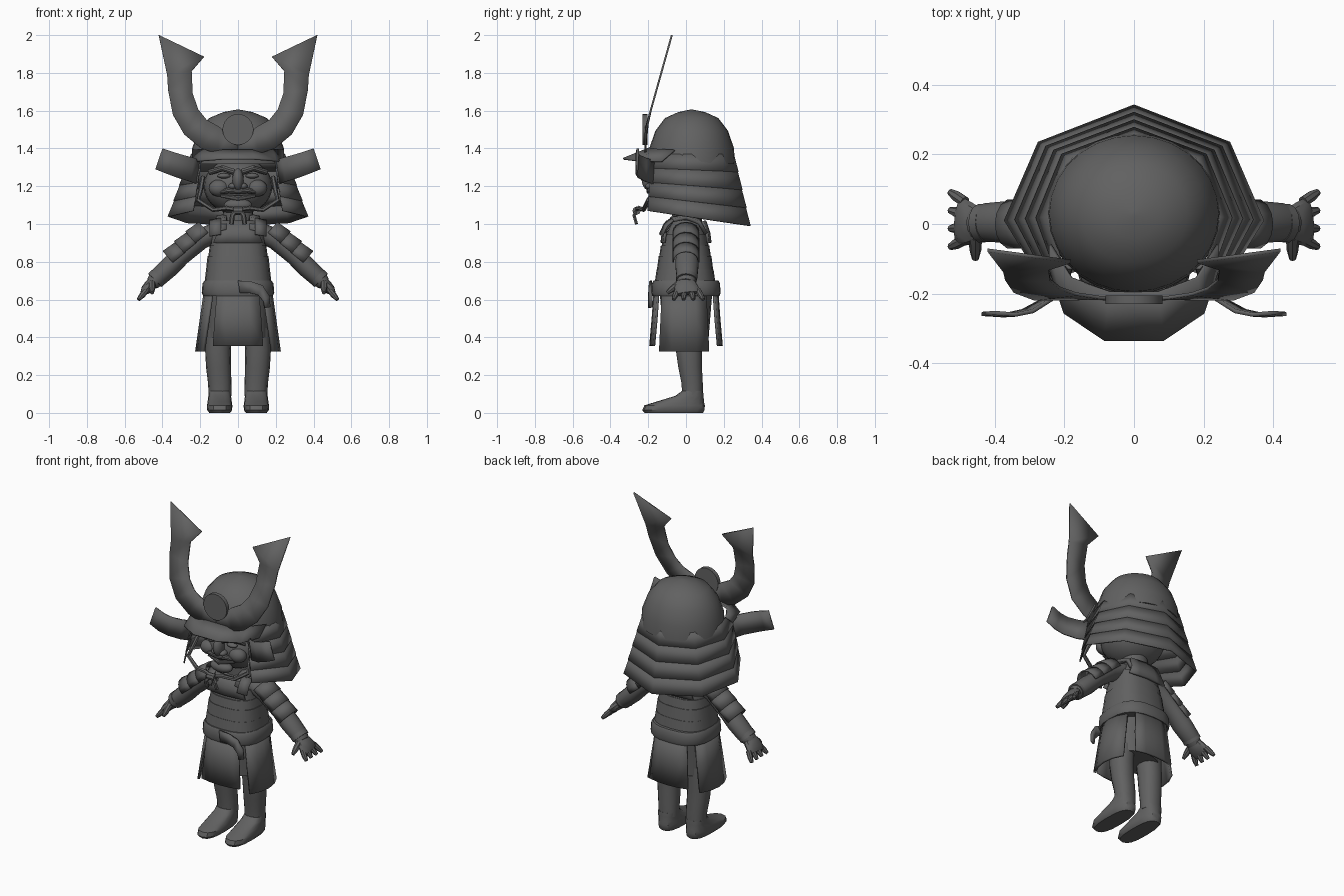
import bpy, bmesh, math
from mathutils import Vector

mat = bpy.data.materials.new("dark grey")
mat.diffuse_color = (0.12, 0.12, 0.12, 1)


def loft(name, rings, closed=True, cap=True, thick=0, mirror=False):
    """Skin a list of equal-length point rows; optional shell thickness and x mirror."""
    bm = bmesh.new()
    rows = [[bm.verts.new(p) for p in r] for r in rings]
    n = len(rows[0])
    for a, b in zip(rows, rows[1:]):
        for i in range(n if closed else n - 1):
            j = (i + 1) % n
            bm.faces.new((a[i], a[j], b[j], b[i]))
    if closed and cap:
        bm.faces.new(rows[0])
        bm.faces.new(rows[-1])
    bmesh.ops.recalc_face_normals(bm, faces=bm.faces)
    me = bpy.data.meshes.new(name)
    bm.to_mesh(me)
    bm.free()
    me.materials.append(mat)
    ob = bpy.data.objects.new(name, me)
    bpy.context.collection.objects.link(ob)
    if thick:
        m = ob.modifiers.new("thickness", 'SOLIDIFY')
        m.thickness, m.offset = thick, 0
    if mirror:
        m = ob.modifiers.new("mirror", 'MIRROR')
        m.use_mirror_merge = False
    return ob


def oval(cx, cy, z, rx, ry, n=20, p=1.0):
    """Oval ring; p below 1 makes it boxier."""
    out = []
    for i in range(n):
        a = 2 * math.pi * i / n
        c, s = math.cos(a), math.sin(a)
        out.append((cx + rx * math.copysign(abs(c) ** p, c),
                    cy + ry * math.copysign(abs(s) ** p, s), z))
    return out


def tube(name, path, radii, n=10, mirror=False):
    """Tube along a path; radii are (in-plane, depth) pairs or single numbers."""
    pts = [Vector(p) for p in path]
    rings = []
    for i, p in enumerate(pts):
        d = (pts[min(i + 1, len(pts) - 1)] - pts[max(i - 1, 0)]).normalized()
        ref = Vector((0, 1, 0)) if abs(d.y) < 0.9 else Vector((1, 0, 0))
        u = d.cross(ref).normalized()
        v = u.cross(d)
        r = radii[i] if isinstance(radii, list) else radii
        ru, rv = r if isinstance(r, tuple) else (r, r)
        rings.append([p + u * ru * math.cos(t) + v * rv * math.sin(t)
                      for t in (2 * math.pi * k / n for k in range(n))])
    return loft(name, rings, mirror=mirror)


def ball(name, c, r, mirror=False, n=16, m=10, p=1.0):
    rings = []
    for k in range(m + 1):
        a = math.pi * (0.02 + 0.96 * k / m)
        s = math.sin(a)
        rings.append(oval(c[0], c[1], c[2] - r[2] * math.cos(a), r[0] * s, r[1] * s, n, p))
    return loft(name, rings, mirror=mirror)


# ---- Helmet bowl
bowl = [(0.245, 1.32), (0.238, 1.40), (0.205, 1.49), (0.15, 1.557), (0.075, 1.588), (0.01, 1.6)]
loft("helmet_bowl", [oval(0, 0.03, z, r, r * 0.92, 28) for r, z in bowl], thick=0.01)

# ---- Neck guard: four overlapping flared tiers, open at the front
half_top = [(0.19, -0.18), (0.245, 0.02), (0.18, 0.185), (0, 0.25)]
half_low = [(0.235, -0.2), (0.365, 0.01), (0.27, 0.23), (0, 0.335)]


def guard_row(t, grow):
    row = []
    for (ax, ay), (bx, by) in zip(half_top, half_low):
        x, y = ax + (bx - ax) * t, ay + (by - ay) * t
        row.append((x * grow, y * grow, 1.37 + (1.04 - 0.15 * by - 1.37) * t))
    return [(-x, y, z) for x, y, z in row] + row[-2::-1]


for k in range(4):
    loft(f"neck_guard_tier_{k + 1}", [guard_row(k / 4, 1.0), guard_row((k + 1) / 4, 1.012)],
         closed=False, thick=0.008)

# ---- Visor brim and brow band
rim = [(-0.24, -0.13, 1.33), (-0.2, -0.255, 1.335), (-0.085, -0.333, 1.345),
       (0.085, -0.333, 1.345), (0.2, -0.255, 1.335), (0.24, -0.13, 1.33)]
root = [(-0.24, -0.06, 1.39), (-0.18, -0.155, 1.395), (-0.07, -0.195, 1.40),
        (0.07, -0.195, 1.40), (0.18, -0.155, 1.395), (0.24, -0.06, 1.39)]
loft("visor", [root, rim], closed=False, thick=0.01)

# ---- Side wings that curl outward from the helmet
wing = [((0.2, -0.17, 1.335), (0.215, -0.17, 1.21)), ((0.235, -0.215, 1.35), (0.255, -0.215, 1.225)),
        ((0.29, -0.25, 1.365), (0.32, -0.25, 1.245)), ((0.34, -0.26, 1.38), (0.375, -0.262, 1.265)),
        ((0.40, -0.255, 1.40), (0.437, -0.258, 1.29))]
loft("side_wing", wing, closed=False, thick=0.012, mirror=True)

# ---- Crest horns, leaning back above the brow
outer = [(0, 1.36), (0.105, 1.37), (0.195, 1.4), (0.285, 1.475), (0.345, 1.58),
         (0.37, 1.71), (0.375, 1.79), (0.42, 2.0)]
inner = [(0, 1.46), (0.05, 1.475), (0.1, 1.515), (0.165, 1.55), (0.21, 1.605),
         (0.24, 1.69), (0.245, 1.81), (0.18, 1.885)]


def lean(x, z):
    return (x, -0.215 + max(0, z - 1.5) * 0.28, z)


loft("crest_horn", [[lean(*a), lean(*b)] for a, b in zip(outer, inner)],
     closed=False, thick=0.01, mirror=True)
loft("crest_disc", [[(0.082 * math.cos(a), y, 1.5 + 0.082 * math.sin(a))
                     for a in (2 * math.pi * i / 24 for i in range(24))] for y in (-0.23, -0.205)])

# ---- Head and face mask
ball("head", (0, -0.015, 1.2), (0.182, 0.165, 0.15), n=24, m=14, p=0.85)
ball("nose", (0, -0.19, 1.235), (0.03, 0.045, 0.06))
ball("nostril", (0.028, -0.185, 1.2), (0.022, 0.03, 0.018), mirror=True)
ball("cheek", (0.1, -0.145, 1.19), (0.055, 0.045, 0.045), mirror=True)
ball("chin", (0, -0.165, 1.1), (0.075, 0.04, 0.035))
tube("brow", [(0.02, -0.185, 1.275), (0.08, -0.18, 1.295), (0.15, -0.135, 1.275)], 0.016, mirror=True)
ball("eye", (0.075, -0.165, 1.255), (0.035, 0.022, 0.014), mirror=True)
tube("upper_lip", [(-0.11, -0.165, 1.165), (-0.05, -0.19, 1.178), (0, -0.196, 1.174),
                   (0.05, -0.19, 1.178), (0.11, -0.165, 1.165)], [0.008, 0.015, 0.015, 0.015, 0.008])
tube("lower_lip", [(-0.09, -0.165, 1.15), (0, -0.19, 1.136), (0.09, -0.165, 1.15)], [0.008, 0.014, 0.008])
loft("neck", [oval(0, 0.01, 0.97, 0.09, 0.08), oval(0, 0.0, 1.1, 0.075, 0.075)])

# ---- Chin cord with knot and hanging ends
tube("chin_cord", [(0.185, -0.12, 1.25), (0.2, -0.17, 1.17), (0.21, -0.2, 1.125), (0.13, -0.225, 1.075),
                   (0.06, -0.25, 1.085), (0, -0.262, 1.075)], 0.012, n=6, mirror=True)
tube("cord_knot", [(-0.025, -0.262, 1.07), (0.025, -0.262, 1.07)], 0.022, n=8)
tube("cord_end", [(0.012, -0.265, 1.07), (0.03, -0.275, 1.045), (0.035, -0.262, 1.0)], (0.013, 0.009),
     n=6, mirror=True)

# ---- Torso and layered cuirass
body = [(0.62, 0.155, 0.145), (0.8, 0.15, 0.13), (0.92, 0.14, 0.115), (0.99, 0.12, 0.085), (1.03, 0.07, 0.055)]
loft("torso", [oval(0, 0, z, rx, ry, 20, 0.8) for z, rx, ry in body])
for k, (z0, z1, rx, ry) in enumerate([(0.68, 0.76, 0.178, 0.162), (0.75, 0.83, 0.17, 0.15),
                                      (0.82, 0.885, 0.158, 0.138), (0.875, 0.945, 0.148, 0.124)]):
    loft(f"cuirass_band_{k + 1}", [oval(0, -0.005, z0, rx, ry, 20, 0.75),
                                   oval(0, -0.005, z1, rx * 0.95, ry * 0.93, 20, 0.75)])
for name, s in (("chest_plate", -1), ("back_plate", 1)):
    loft(name, [[(x * w, s * (y - 0.012 * abs(x)), z) for x in (-1, -0.5, 0, 0.5, 1)]
                for w, y, z in ((0.13, 0.128, 0.9), (0.11, 0.122, 0.95), (0.1, 0.1, 1.015))],
         closed=False, thick=0.015)
# Shoulder straps and front flaps
loft("shoulder_strap", [[(0.06, y, z), (0.115, y, z - 0.012)] for y, z in
     ((-0.115, 0.97), (-0.075, 1.03), (0, 1.045), (0.07, 1.02), (0.105, 0.96))],
     closed=False, thick=0.02, mirror=True)
loft("shoulder_flap", [[(0.09, y, z), (0.15, y + 0.015, z - 0.01)] for y, z in
     ((-0.08, 1.03), (-0.115, 1.0), (-0.14, 0.945))], closed=False, thick=0.008, mirror=True)

# ---- Belt and sash tail
loft("belt", [oval(0, 0, z, rx, ry, 24, 0.75) for z, rx, ry in
              ((0.62, 0.185, 0.178), (0.635, 0.192, 0.183), (0.685, 0.188, 0.18), (0.7, 0.178, 0.172))])
loft("sash_tail", [((0, -0.185, 0.7), (0.01, -0.188, 0.635)), ((0.07, -0.19, 0.695), (0.06, -0.192, 0.635)),
                   ((0.13, -0.19, 0.675), (0.105, -0.195, 0.625)), ((0.165, -0.183, 0.62), (0.135, -0.195, 0.59)),
                   ((0.17, -0.18, 0.56), (0.14, -0.195, 0.555))], closed=False, thick=0.012)

# ---- Skirt panels: front, back and a curved one at each side
for name, s in (("front_skirt_panel", -1), ("back_skirt_panel", 1)):
    loft(name, [[(x * w, s * (y - 0.018 * x * x), z) for x in (-1, -0.5, 0, 0.5, 1)]
                for w, y, z in ((0.11, 0.165, 0.64), (0.122, 0.175, 0.5), (0.132, 0.188, 0.355))],
         closed=False, thick=0.014)
loft("side_skirt_panel", [[(x - 0.04 * t * t, -0.01 + t * w, z) for t in (-1, -0.5, 0, 0.5, 1)]
     for x, w, z in ((0.175, 0.115, 0.64), (0.195, 0.122, 0.5), (0.22, 0.13, 0.325))],
     closed=False, thick=0.014, mirror=True)
loft("hips", [oval(0, 0, 0.4, 0.16, 0.12), oval(0, 0, 0.65, 0.165, 0.14)])

# ---- Legs and feet
leg = [(0.09, 0.095, 0.035, 0.06, 0.055), (0.16, 0.097, 0.032, 0.062, 0.058), (0.24, 0.103, 0.022, 0.066, 0.064),
       (0.33, 0.106, 0.015, 0.068, 0.07), (0.45, 0.1, 0.01, 0.07, 0.075)]
loft("leg", [oval(x, y, z, rx, ry, 14, 0.9) for z, x, y, rx, ry in leg], mirror=True)
foot = [(0.0, -0.065, 0.055, 0.155), (0.015, -0.067, 0.066, 0.165), (0.04, -0.06, 0.067, 0.16),
        (0.06, -0.03, 0.064, 0.125), (0.09, 0.018, 0.06, 0.075), (0.115, 0.034, 0.058, 0.056)]
loft("foot", [oval(0.097, y, z, rx, ry, 16, 0.75) for z, y, rx, ry in foot], mirror=True)

# ---- Arms
tube("arm", [(0.1, 0, 0.965), (0.2, 0, 0.92), (0.3, 0.005, 0.832), (0.36, 0.005, 0.775), (0.42, 0.005, 0.72),
             (0.455, 0.0, 0.685)],
     [(0.05, 0.06), (0.056, 0.062), (0.05, 0.06), (0.054, 0.062), (0.05, 0.056), (0.036, 0.046)],
     n=14, mirror=True)
# Upper arm guard in overlapping bands
for k in range(3):
    a, r = 0.165 + 0.06 * k, 0.068
    line = [(a, 0.962 - 0.052 * k), (a + 0.068, 0.908 - 0.052 * k)]
    rings = []
    for j, (x, z) in enumerate(line):
        ring = []
        for i in range(9):
            t = math.radians(-100 + 25 * i)
            h = (r + 0.006 * j) * math.cos(t) * 0.9
            ring.append((x + h * 0.66, r * math.sin(t), z + h * 0.75))
        rings.append(ring)
    loft(f"arm_guard_band_{k + 1}", rings, closed=False, thick=0.008, mirror=True)
# Cuff, hand, fingers and thumb
tube("cuff", [(0.42, 0.003, 0.722), (0.44, 0.002, 0.702)], (0.05, 0.056), n=14, mirror=True)
tube("hand", [(0.44, 0, 0.70), (0.465, 0, 0.675), (0.49, 0.005, 0.65), (0.505, 0.008, 0.632)],
     [(0.03, 0.045), (0.032, 0.06), (0.026, 0.068), (0.014, 0.06)], n=12, mirror=True)
for k in range(4):
    y = -0.045 + 0.036 * k
    tube(f"finger_{k + 1}", [(0.485, y, 0.65), (0.508, y * 1.25, 0.622), (0.527, y * 1.45, 0.6)],
         [0.016, 0.016, 0.01], n=8, mirror=True)
tube("thumb", [(0.455, -0.035, 0.685), (0.455, -0.075, 0.655), (0.455, -0.1, 0.635)],
     [0.02, 0.017, 0.01], n=8, mirror=True)

# ---- Smooth shading with sharp edges kept
for ob in bpy.data.objects:
    ob.select_set(True)
    bpy.context.view_layer.objects.active = ob
bpy.ops.object.shade_smooth_by_angle(angle=math.radians(35))
